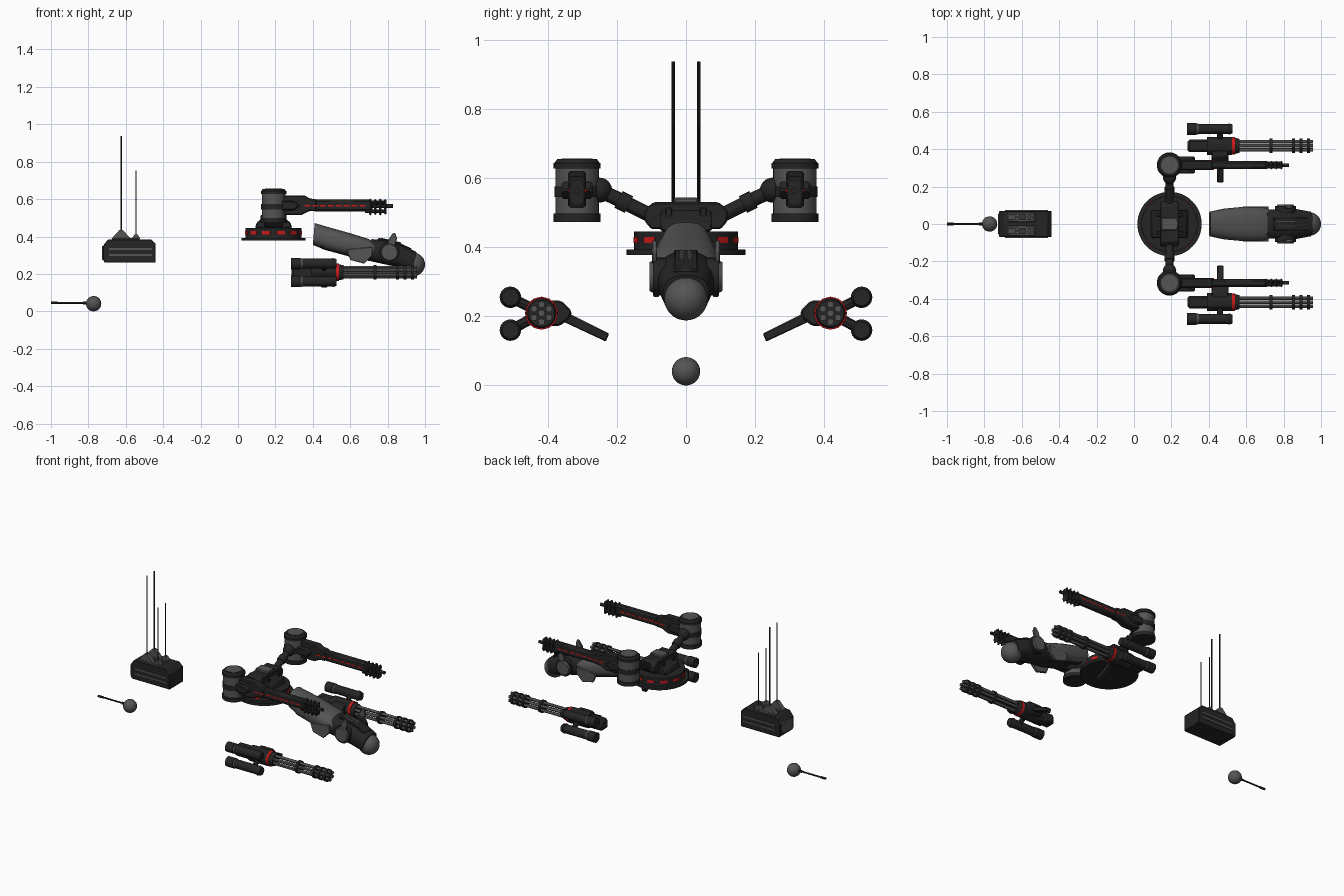
import bpy, bmesh, math
from mathutils import Vector, Matrix

if "Cube" in bpy.data.objects:
    bpy.data.objects.remove(bpy.data.objects["Cube"])


def material(name, c):
    m = bpy.data.materials.new(name)
    m.diffuse_color = (*c, 1)
    m.use_nodes = True
    m.node_tree.nodes["Principled BSDF"].inputs["Base Color"].default_value = m.diffuse_color
    return m


DARK = material("dark", (0.018, 0.018, 0.018))
GREY = material("grey", (0.09, 0.09, 0.09))
RED = material("red", (0.6, 0.01, 0.01))


def finish(name, bm, mat, bevel=0.0):
    bmesh.ops.recalc_face_normals(bm, faces=bm.faces)
    me = bpy.data.meshes.new(name)
    bm.to_mesh(me)
    bm.free()
    me.materials.append(mat)
    ob = bpy.data.objects.new(name, me)
    bpy.context.collection.objects.link(ob)
    if bevel:
        b = ob.modifiers.new("bevel", 'BEVEL')
        b.width = bevel
        b.segments = 1
    bpy.ops.object.select_all(action='DESELECT')
    ob.select_set(True)
    bpy.context.view_layer.objects.active = ob
    bpy.ops.object.shade_smooth_by_angle(angle=math.radians(30))
    return ob


def rod(name, p0, p1, r0, mat, r1=None, n=20):
    p0, p1 = Vector(p0), Vector(p1)
    d = p1 - p0
    m = Matrix.Translation((p0 + p1) / 2) @ d.to_track_quat('Z', 'Y').to_matrix().to_4x4()
    bm = bmesh.new()
    bmesh.ops.create_cone(bm, cap_ends=True, segments=n, radius1=r0,
                          radius2=r0 if r1 is None else r1, depth=d.length, matrix=m)
    return finish(name, bm, mat)


def ball(name, c, r, mat):
    bm = bmesh.new()
    bmesh.ops.create_uvsphere(bm, u_segments=28, v_segments=16, radius=r, matrix=Matrix.Translation(c))
    return finish(name, bm, mat)


def box(name, lo, hi, mat, bevel=0.0, rot=None):
    lo, hi = Vector(lo), Vector(hi)
    m = rot or Matrix()
    m = m @ Matrix.Translation((lo + hi) / 2) @ Matrix.Diagonal((*(hi - lo), 1))
    bm = bmesh.new()
    bmesh.ops.create_cube(bm, size=1, matrix=m)
    return finish(name, bm, mat, bevel)


def prism(name, pts, lo, hi, mat, axis='y', bevel=0.0):
    # axis 'y': pts are (x, z); axis 'x': pts are (y, z)
    bm = bmesh.new()
    put = (lambda p, t: (p[0], t, p[1])) if axis == 'y' else (lambda p, t: (t, p[0], p[1]))
    a = [bm.verts.new(put(p, lo)) for p in pts]
    b = [bm.verts.new(put(p, hi)) for p in pts]
    n = len(pts)
    bm.faces.new(a)
    bm.faces.new(b)
    for i in range(n):
        bm.faces.new((a[i], a[(i + 1) % n], b[(i + 1) % n], b[i]))
    return finish(name, bm, mat, bevel)


def loft(name, sections, mat, n=24, e=0.75):
    # sections: (x_top, z_top, x_bottom, z_bottom, half_width)
    bm = bmesh.new()
    rings = []
    for xt, zt, xb, zb, w in sections:
        ring = []
        for i in range(n):
            t = 2 * math.pi * (i + 0.5) / n
            c, s = math.cos(t), math.sin(t)
            k = 0.5 + 0.5 * math.copysign(abs(s) ** e, s)
            ring.append(bm.verts.new((xb + (xt - xb) * k, w * math.copysign(abs(c) ** e, c), zb + (zt - zb) * k)))
        rings.append(ring)
    for a, b in zip(rings, rings[1:]):
        for i in range(n):
            bm.faces.new((a[i], a[(i + 1) % n], b[(i + 1) % n], b[i]))
    bm.faces.new(rings[0])
    bm.faces.new(rings[-1])
    return finish(name, bm, mat)


SIDES = ((-1, "right"), (1, "left"))

# Ball sensor with rod
ball("sensor_ball", (-0.772, 0, 0.041), 0.041, GREY)
rod("sensor_rod", (-0.98, 0, 0.045), (-0.80, 0, 0.045), 0.005, DARK, n=12)
rod("sensor_tip", (-1, 0, 0.045), (-0.965, 0, 0.045), 0.007, DARK, n=12)
rod("sensor_collar", (-0.83, 0, 0.045), (-0.80, 0, 0.045), 0.008, DARK, n=12)

# Antenna pack
prism("pack_body", [(-0.715, 0.26), (-0.722, 0.28), (-0.722, 0.35), (-0.695, 0.385), (-0.465, 0.385),
                    (-0.44, 0.36), (-0.44, 0.26)], -0.07, 0.07, DARK, bevel=0.004)
box("pack_rear_panel", (-0.728, -0.055, 0.275), (-0.71, 0.055, 0.35), GREY, 0.004)
for s, side in SIDES:
    for k, z in enumerate((0.302, 0.333)):
        box(f"pack_slot_{side}_{k}", (-0.69, s * 0.071 - 0.003, z - 0.005), (-0.46, s * 0.071 + 0.003, z + 0.005), GREY)
    y = s * 0.037
    box(f"antenna_plate_{side}", (-0.675, y - 0.025, 0.383), (-0.525, y + 0.025, 0.392), GREY, 0.003)
    for k, (x, w, zb, zt) in enumerate(((-0.625, 0.05, 0.435, 0.937), (-0.545, 0.022, 0.41, 0.752))):
        prism(f"antenna_foot_{side}_{k}", [(x - w, 0.39), (x + w, 0.39), (x + 0.009, zb), (x - 0.009, zb)],
              y - 0.014, y + 0.014, GREY)
        rod(f"antenna_{side}_{k}", (x, y, 0.4), (x, y, zt), 0.0045 - 0.0015 * k, DARK, n=10)

# Turret base
CX = 0.19
rod("base_flange", (CX, 0, 0.378), (CX, 0, 0.393), 0.172, DARK, n=48)
rod("base_drum", (CX, 0, 0.393), (CX, 0, 0.445), 0.15, DARK, n=48)
for i in range(12):
    rot = Matrix.Translation((CX, 0, 0)) @ Matrix.Rotation(math.radians(30 * i + 15), 4, 'Z')
    box(f"base_light_{i}", (0.143, -0.022, 0.412), (0.1515, 0.022, 0.429), RED, rot=rot)
prism("turret_core", [(0.09, 0.445), (0.10, 0.475), (0.145, 0.51), (0.15, 0.53), (0.23, 0.53), (0.235, 0.51),
                      (0.28, 0.475), (0.29, 0.445)], -0.075, 0.075, DARK, bevel=0.006)
prism("turret_yoke", [(-0.12, 0.475), (-0.10, 0.452), (0.10, 0.452), (0.12, 0.475), (0.12, 0.508),
                      (0.095, 0.53), (-0.095, 0.53), (-0.12, 0.508)], 0.14, 0.24, DARK, 'x', 0.005)
box("turret_top_plate", (0.145, -0.034, 0.525), (0.235, 0.034, 0.543), GREY, 0.004)
for s, side in SIDES:
    box(f"turret_rib_{side}", (0.12, s * 0.05 - 0.01, 0.45), (0.26, s * 0.05 + 0.01, 0.515), DARK, 0.003)

    # Shoulder link and drum
    rod(f"shoulder_link_{side}", (CX, s * 0.10, 0.491), (CX, s * 0.25, 0.565), 0.021, DARK, n=12)
    rod(f"link_collar_{side}", (CX, s * 0.165, 0.523), (CX, s * 0.195, 0.538), 0.027, DARK, n=12)
    ball(f"shoulder_joint_{side}", (CX, s * 0.25, 0.565), 0.036, DARK)
    Y = s * 0.315
    for n, z0, z1, r, m in (("bottom", 0.473, 0.498, 0.068, DARK), ("lower", 0.498, 0.545, 0.063, GREY),
                            ("middle", 0.545, 0.575, 0.066, DARK), ("upper", 0.575, 0.627, 0.063, GREY),
                            ("cap", 0.627, 0.643, 0.068, DARK)):
        rod(f"shoulder_drum_{n}_{side}", (CX, Y, z0), (CX, Y, z1), r, m, n=32)
    rod(f"shoulder_crown_{side}", (CX, Y, 0.643), (CX, Y, 0.655), 0.066, DARK, 0.057, n=32)
    rod(f"shoulder_disc_{side}", (CX, Y, 0.65), (CX, Y, 0.657), 0.045, GREY, n=32)

    # Long upper cannon
    prism(f"cannon_breech_{side}", [(0.21, 0.515), (0.34, 0.515), (0.38, 0.535), (0.42, 0.537), (0.42, 0.6),
                                    (0.385, 0.603), (0.355, 0.62), (0.21, 0.62)], Y - 0.026, Y + 0.026, DARK, bevel=0.006)
    prism(f"cannon_cheek_{side}", [(0.22, 0.54), (0.30, 0.54), (0.33, 0.565), (0.30, 0.59), (0.22, 0.59)],
          Y - 0.045, Y + 0.045, DARK, bevel=0.006)
    box(f"cannon_barrel_{side}", (0.40, Y - 0.021, 0.535), (0.72, Y + 0.021, 0.598), DARK, 0.01)
    for k in range(8):
        x = 0.355 + 0.042 * k
        w = 0.026 if k < 2 else 0.021
        box(f"cannon_light_{side}_{k}", (x, Y - w - 0.001, 0.56), (x + 0.03, Y + w + 0.001, 0.568), RED)
    for k in range(4):
        x = 0.70 + 0.027 * k
        h = 0.003 * (k % 2)
        box(f"muzzle_ring_{side}_{k}", (x, Y - 0.023, 0.513 + h), (x + 0.014, Y + 0.023, 0.604 - h), DARK, 0.008)
    for k, (dy, z) in enumerate(((-0.01, 0.582), (0.01, 0.582), (-0.01, 0.535), (0.01, 0.535))):
        rod(f"muzzle_tube_{side}_{k}", (0.68, Y + dy, z), (0.795, Y + dy, z), 0.01, DARK, n=10)
    rod(f"muzzle_tip_{side}", (0.70, Y, 0.563), (0.83, Y, 0.563), 0.01, DARK, n=14)

    # Lower rotary gun
    G, Z = s * 0.418, 0.209
    box(f"rotary_rear_{side}", (0.285, G - 0.034, Z - 0.034), (0.41, G + 0.034, Z + 0.034), DARK, 0.012)
    rod(f"rotary_housing_{side}", (0.39, G, Z), (0.525, G, Z), 0.048, DARK, n=12)
    rod(f"rotary_red_ring_{side}", (0.523, G, Z), (0.54, G, Z), 0.047, RED, n=28)
    rod(f"rotary_nose_{side}", (0.54, G, Z), (0.565, G, Z), 0.043, DARK, 0.037, n=28)
    rod(f"rotary_core_{side}", (0.55, G, Z), (0.955, G, Z), 0.010, GREY, n=12)
    for k in range(6):
        a = k * math.pi / 3 + math.pi / 6
        y, z = G + 0.025 * math.cos(a), Z + 0.025 * math.sin(a)
        rod(f"rotary_barrel_{side}_{k}", (0.55, y, z), (0.957, y, z), 0.0095, GREY, n=12)
    for k, x in enumerate((0.725, 0.845, 0.885, 0.925)):
        rod(f"rotary_clamp_{side}_{k}", (x, G, Z), (x + 0.016, G, Z), 0.039, DARK, n=24)

    # Twin pods with struts
    for k, z in enumerate((0.255, 0.16)):
        P = s * 0.508
        rod(f"pod_{side}_{k}", (0.335, P, z), (0.51, P, z), 0.027, DARK, n=24)
        rod(f"pod_rear_{side}_{k}", (0.283, P, z), (0.335, P, z), 0.031, DARK, n=24)
        rod(f"pod_band_{side}_{k}", (0.338, P, z), (0.346, P, z), 0.0285, GREY, n=24)
        rod(f"pod_front_{side}_{k}", (0.505, P, z), (0.527, P, z), 0.031, DARK, 0.024, n=24)
        rod(f"pod_strut_{side}_{k}", (0.46, G, Z), (0.46, P, z), 0.015, DARK, n=8)

    # Inner mounting arm
    prism(f"mount_block_{side}", [(s * 0.44, 0.247), (s * 0.36, 0.245), (s * 0.33, 0.215), (s * 0.335, 0.195),
                                  (s * 0.365, 0.172), (s * 0.44, 0.17)], 0.415, 0.505, DARK, 'x', 0.006)
    prism(f"mount_arm_{side}", [(s * 0.35, 0.214), (s * 0.358, 0.186), (s * 0.232, 0.127), (s * 0.222, 0.15)],
          0.445, 0.478, DARK, 'x', 0.003)

    # Head side parts
    prism(f"hood_fin_{side}", [(0.58, 0.33), (0.60, 0.275), (0.675, 0.255), (0.72, 0.30), (0.72, 0.345)],
          s * 0.078, s * 0.094, GREY, bevel=0.003)
    rod(f"ear_base_{side}", (0.81, s * 0.06, 0.315), (0.81, s * 0.095, 0.315), 0.055, DARK, n=28)
    rod(f"ear_disc_{side}", (0.81, s * 0.09, 0.315), (0.81, s * 0.105, 0.315), 0.049, GREY, 0.042, n=28)
    prism(f"ear_fin_{side}", [(0.80, 0.35), (0.84, 0.352), (0.85, 0.39), (0.84, 0.42), (0.825, 0.415), (0.805, 0.385)],
          s * 0.084, s * 0.098, GREY, bevel=0.003)

# Head: rear hood, dark face and round nose
loft("head_hood", [(0.41, 0.472, 0.40, 0.355, 0.066), (0.50, 0.446, 0.47, 0.326, 0.083),
                   (0.60, 0.418, 0.59, 0.297, 0.093), (0.69, 0.39, 0.67, 0.285, 0.09),
                   (0.735, 0.37, 0.715, 0.285, 0.078)], GREY)
prism("hood_underside", [(0.43, 0.36), (0.45, 0.333), (0.66, 0.275), (0.74, 0.265), (0.74, 0.33)], -0.055, 0.055, DARK, bevel=0.006)
loft("head_face", [(0.715, 0.387, 0.69, 0.272, 0.075), (0.80, 0.378, 0.77, 0.254, 0.082),
                   (0.88, 0.352, 0.86, 0.235, 0.08), (0.955, 0.318, 0.93, 0.208, 0.066)], DARK, n=20)
prism("brow_block", [(0.74, 0.37), (0.75, 0.393), (0.85, 0.372), (0.93, 0.335), (0.92, 0.31)], -0.035, 0.035, DARK, bevel=0.004)
for k, y in enumerate((-0.012, 0.012)):
    rod(f"brow_slot_{k}", (0.76, y, 0.388), (0.87, y, 0.363), 0.006, GREY, n=8)
ball("nose_dome", (0.937, 0, 0.251), 0.063, GREY)
